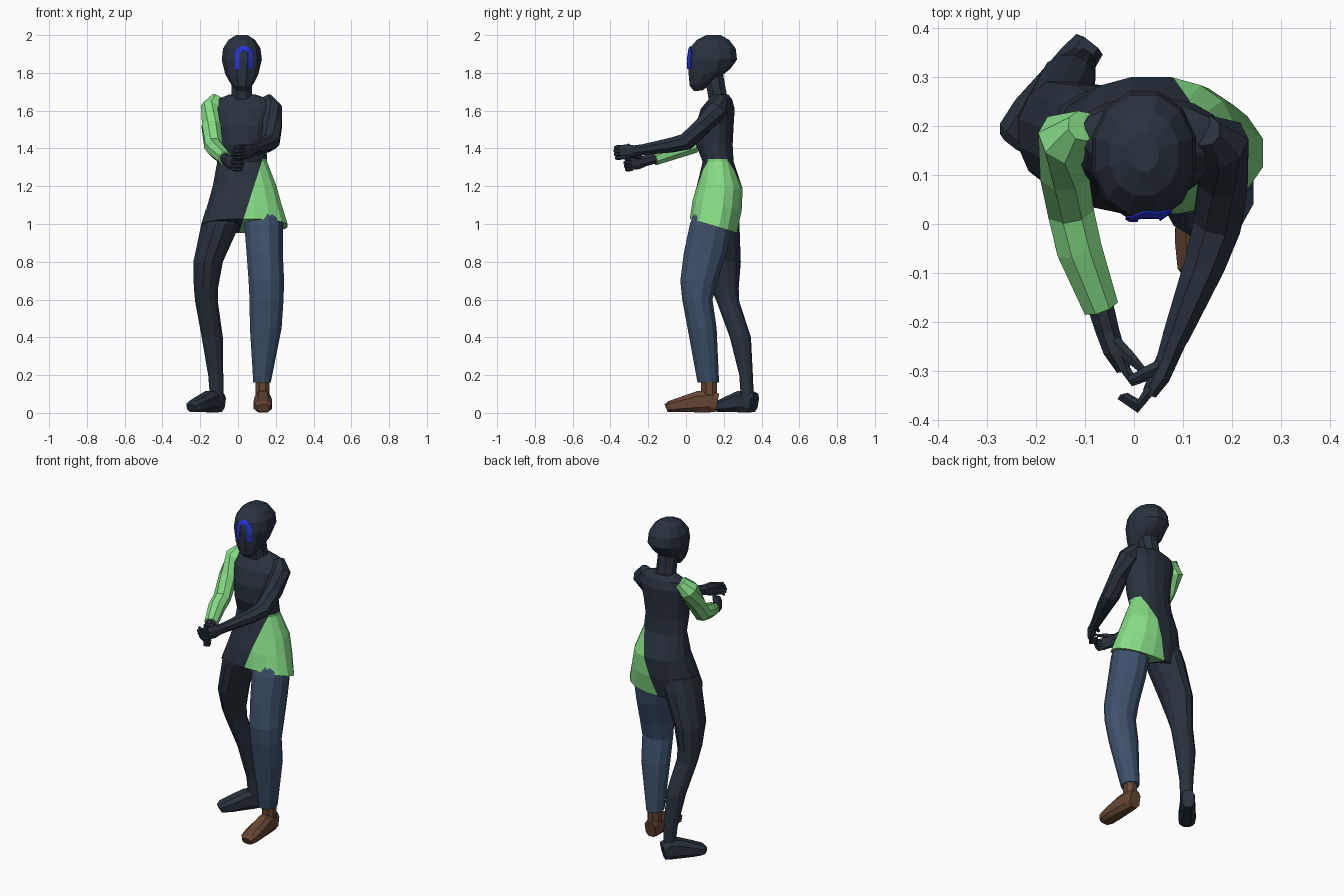
import bpy, bmesh, math
from mathutils import Vector
from mathutils.bvhtree import BVHTree


def material(name, rgb):
    m = bpy.data.materials.new(name)
    m.diffuse_color = (*rgb, 1)
    return m


NAVY = material("dark navy", (0.022, 0.032, 0.048))
GREEN = material("light green", (0.24, 0.72, 0.24))
DENIM = material("denim blue", (0.048, 0.082, 0.15))
BROWN = material("brown leather", (0.13, 0.06, 0.034))
BLUE = material("bright blue", (0.02, 0.035, 0.70))


def finish(name, bm, *mats):
    bmesh.ops.recalc_face_normals(bm, faces=bm.faces)
    me = bpy.data.meshes.new(name)
    bm.to_mesh(me)
    for m in mats:
        me.materials.append(m)
    ob = bpy.data.objects.new(name, me)
    bpy.context.collection.objects.link(ob)
    return ob


def loft(stations, sides=8, level=False, power=2.0, tilts=None):
    """Skin rings (x, y, z, half width, half depth); level rings stay horizontal."""
    bm = bmesh.new()
    pts = [Vector(s[:3]) for s in stations]
    e = 2 / power
    top = math.cos(math.pi / sides) ** e
    rings = []
    for i, s in enumerate(stations):
        if level:
            u, v = Vector((1, 0, 0)), Vector((0, 1, tilts[i] if tilts else 0))
        else:
            t = Vector((0, 0, 0))
            if i > 0:
                t += (pts[i] - pts[i - 1]).normalized()
            if i < len(pts) - 1:
                t += (pts[i + 1] - pts[i]).normalized()
            t.normalize()
            u = t.cross(Vector((0, 0, 1))).normalized()
            v = u.cross(t)
        ring = []
        for k in range(sides):
            a = 2 * math.pi * (k + 0.5) / sides
            c, d = math.cos(a), math.sin(a)
            c = math.copysign(abs(c) ** e, c) / top
            d = math.copysign(abs(d) ** e, d) / top
            ring.append(bm.verts.new(pts[i] + u * c * s[3] + v * d * s[4]))
        rings.append(ring)
    for a, b in zip(rings, rings[1:]):
        for k in range(sides):
            j = (k + 1) % sides
            bm.faces.new((a[k], a[j], b[j], b[k]))
    bm.faces.new(rings[0])
    bm.faces.new(rings[-1])
    return bm


# Torso, with one hip and hem cut out in green along a slanted line
torso = loft([
    (0.035, 0.145, 0.990, 0.228, 0.125), (0.035, 0.165, 1.10, 0.195, 0.130),
    (0.035, 0.180, 1.20, 0.168, 0.120), (0.022, 0.170, 1.33, 0.132, 0.082),
    (0.022, 0.150, 1.42, 0.128, 0.097), (0.024, 0.152, 1.52, 0.140, 0.100),
    (0.030, 0.168, 1.61, 0.155, 0.090), (0.030, 0.182, 1.66, 0.140, 0.062),
    (0.022, 0.180, 1.685, 0.070, 0.045)],
    sides=16, level=True, power=2.2,
    tilts=[-0.3, -0.2, -0.1, 0, 0, 0, 0, 0, 0])
for co, no in (((0.03, 0, 1.03), (1, 0, -0.32)), ((0, 0, 1.345), (0, 0, 1))):
    bmesh.ops.bisect_plane(torso, geom=torso.verts[:] + torso.edges[:] + torso.faces[:],
                           plane_co=co, plane_no=no)
for f in torso.faces:
    c = f.calc_center_median()
    f.material_index = int(c.z < 1.345 and c.x > 0.03 + 0.32 * (c.z - 1.03))
finish("torso", torso, NAVY, GREEN)

# Neck and head
finish("neck", loft([(0.02, 0.178, 1.64, 0.065, 0.055), (0.02, 0.165, 1.69, 0.055, 0.05),
                     (0.02, 0.145, 1.80, 0.055, 0.05)], level=True), NAVY)
head = loft([
    (0.022, 0.065, 1.705, 0.028, 0.022), (0.022, 0.095, 1.750, 0.062, 0.075),
    (0.020, 0.125, 1.800, 0.088, 0.110), (0.020, 0.140, 1.870, 0.106, 0.130),
    (0.020, 0.141, 1.930, 0.099, 0.122), (0.020, 0.143, 1.975, 0.070, 0.085),
    (0.020, 0.145, 2.000, 0.030, 0.038)],
    sides=12, level=True, power=2.1, tilts=[0.1, 0.25, 0.2, 0, 0, 0, 0])
bmesh.ops.recalc_face_normals(head, faces=head.faces)
tree = BVHTree.FromBMesh(head)
finish("head", head, NAVY)

# Arched stripe laid on the face
path = [(-1, 0, 1.82 + 0.0152 * i) for i in range(5)]
path += [(math.cos(a), math.sin(a), 1.896) for a in
         (math.pi * (1 - i / 10) for i in range(11))]
path += [(1, 0, 1.82 + 0.0152 * i) for i in range(4, -1, -1)]
stripe = bmesh.new()
rows = []
for c, s, z in path:
    row = []
    for r in (0.022, 0.030, 0.038, 0.046):
        p = Vector((0.03 + c * r, -1, z + s * r))
        hit = tree.ray_cast(p, Vector((0, 1, 0)))[0]
        row.append(stripe.verts.new(hit - Vector((0, 0.004, 0))))
    rows.append(row)
for a, b in zip(rows, rows[1:]):
    for k in range(3):
        stripe.faces.new((a[k], a[k + 1], b[k + 1], b[k]))
ob = finish("face_stripe", stripe, BLUE)
solid = ob.modifiers.new("thickness", "SOLIDIFY")
solid.thickness = 0.004
solid.offset = 0

# Arms: one green sleeve, one dark sleeve
finish("green_sleeve", loft([
    (-0.105, 0.200, 1.665, 0.030, 0.035), (-0.138, 0.175, 1.615, 0.055, 0.056),
    (-0.142, 0.110, 1.520, 0.050, 0.050), (-0.130, 0.030, 1.415, 0.047, 0.045),
    (-0.112, -0.050, 1.390, 0.046, 0.042), (-0.068, -0.168, 1.347, 0.036, 0.036)],
    sides=8), GREEN)
finish("dark_sleeve", loft([
    (0.145, 0.190, 1.665, 0.030, 0.035), (0.175, 0.165, 1.610, 0.056, 0.056),
    (0.182, 0.090, 1.520, 0.050, 0.046), (0.170, 0.000, 1.435, 0.049, 0.044),
    (0.145, -0.080, 1.417, 0.042, 0.038), (0.085, -0.230, 1.393, 0.027, 0.028)],
    sides=8), NAVY)


# Hands: wrist and palm, four curled fingers and a thumb
def hand(name, palm, knuckle, mid, tip, thumb):
    finish(name + "_palm", loft(palm), NAVY)
    for i in range(4):
        dz = Vector((0, 0, 0.027 - 0.018 * i))
        reach = 1.0 - 0.12 * abs(i - 1.2)
        k = Vector(knuckle)
        pts = [k + (Vector(q) - k) * reach + dz for q in (knuckle, mid, tip)]
        finish(f"{name}_finger_{i + 1}",
               loft([(*p, r, r) for p, r in zip(pts, (0.011, 0.010, 0.006))], 6), NAVY)
    finish(name + "_thumb", loft([(*p, r, r) for p, r in zip(thumb, (0.014, 0.012, 0.007))], 6), NAVY)


hand("lower_hand",
     [(-0.076, -0.14, 1.355, 0.028, 0.028), (-0.055, -0.215, 1.335, 0.024, 0.028),
      (-0.042, -0.255, 1.328, 0.022, 0.038), (-0.022, -0.295, 1.322, 0.015, 0.036)],
     (-0.025, -0.285, 1.32), (0.0, -0.322, 1.315), (0.035, -0.312, 1.315),
     [(-0.04, -0.24, 1.35), (-0.01, -0.27, 1.36), (0.02, -0.30, 1.362)])
hand("upper_hand",
     [(0.088, -0.22, 1.395, 0.027, 0.028), (0.068, -0.275, 1.388, 0.022, 0.028),
      (0.052, -0.31, 1.384, 0.022, 0.038), (0.032, -0.345, 1.380, 0.015, 0.036)],
     (0.035, -0.335, 1.38), (0.005, -0.376, 1.378), (-0.032, -0.352, 1.378),
     [(0.055, -0.29, 1.40), (0.02, -0.305, 1.412), (-0.01, -0.32, 1.41)])

# Legs
finish("denim_leg", loft([
    (0.135, 0.150, 1.08, 0.085, 0.100), (0.136, 0.133, 1.00, 0.103, 0.112),
    (0.141, 0.103, 0.85, 0.096, 0.114), (0.150, 0.068, 0.70, 0.094, 0.098),
    (0.151, 0.060, 0.60, 0.090, 0.080), (0.147, 0.085, 0.45, 0.084, 0.077),
    (0.127, 0.118, 0.16, 0.046, 0.057)], sides=12, level=True), DENIM)
finish("dark_leg", loft([
    (-0.075, 0.165, 1.08, 0.095, 0.105), (-0.092, 0.168, 1.00, 0.102, 0.115),
    (-0.158, 0.185, 0.80, 0.078, 0.105), (-0.170, 0.205, 0.66, 0.064, 0.074),
    (-0.167, 0.222, 0.59, 0.060, 0.060), (-0.136, 0.288, 0.40, 0.056, 0.056),
    (-0.118, 0.318, 0.20, 0.040, 0.036), (-0.112, 0.326, 0.06, 0.034, 0.034)],
    sides=12, level=True), NAVY)

# Feet
finish("brown_ankle", loft([(0.130, 0.122, 0.20, 0.036, 0.041),
                            (0.130, 0.122, 0.06, 0.038, 0.042)], level=True), BROWN)


def foot(name, heel, toe, mat):
    h, t = Vector(heel), Vector(toe)
    shape = ((0, 0.034, 0.050), (0.15, 0.040, 0.058), (0.38, 0.043, 0.056),
             (0.72, 0.049, 0.040), (0.93, 0.044, 0.030), (1.0, 0.030, 0.022))
    finish(name, loft([(*h.lerp(t, f).to_2d(), b + 0.003, a, b) for f, a, b in shape],
                      power=2.8), mat)


foot("brown_shoe", (0.13, 0.166, 0), (0.133, -0.105, 0), BROWN)
foot("dark_foot", (-0.094, 0.362, 0), (-0.246, 0.168, 0), NAVY)
